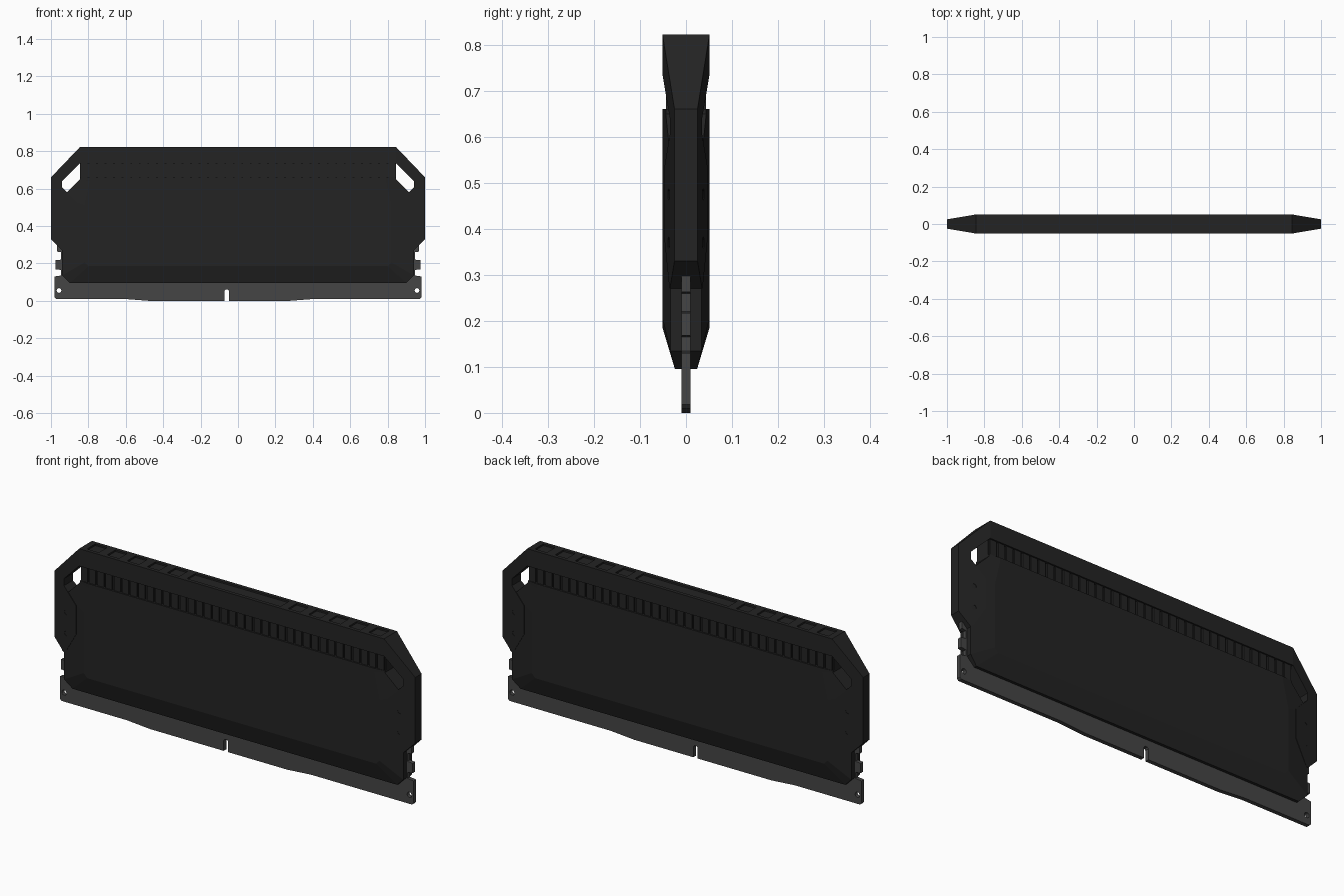
import bpy, bmesh, math
from mathutils import Matrix

if "Cube" in bpy.data.objects:
    bpy.data.objects.remove(bpy.data.objects["Cube"])


def material(name, v):
    m = bpy.data.materials.new(name)
    m.diffuse_color = (v, v, v, 1)
    m.use_nodes = True
    m.node_tree.nodes["Principled BSDF"].inputs["Base Color"].default_value = m.diffuse_color
    return m


BLACK = material("matte black", 0.017)
GREY = material("board grey", 0.06)


def finish(name, bm, mat):
    bmesh.ops.recalc_face_normals(bm, faces=bm.faces)
    me = bpy.data.meshes.new(name)
    bm.to_mesh(me)
    bm.free()
    ob = bpy.data.objects.new(name, me)
    bpy.context.collection.objects.link(ob)
    me.materials.append(mat)
    return ob


def bridge(bm, a, b):
    n = len(a)
    for i in range(n):
        bm.faces.new((a[i], a[(i + 1) % n], b[(i + 1) % n], b[i]))


def prism(bm, pts, depth):
    """Extrude an x-z outline to +-depth(x) in y."""
    f, k = [[bm.verts.new((x, s * depth(x), z)) for x, z in pts] for s in (-1, 1)]
    bm.faces.new(f)
    bm.faces.new(k)
    bridge(bm, f, k)


def box(bm, x0, x1, y0, y1, z0, z1):
    m = Matrix.Translation(((x0 + x1) / 2, (y0 + y1) / 2, (z0 + z1) / 2)) @ \
        Matrix.Diagonal((x1 - x0, y1 - y0, z1 - z0, 1))
    bmesh.ops.create_cube(bm, size=1, matrix=m)


def rod(bm, x, z, r, y0, y1, n=12):
    m = Matrix.Translation((x, (y0 + y1) / 2, z)) @ Matrix.Rotation(math.pi / 2, 4, 'X')
    bmesh.ops.create_cone(bm, cap_ends=True, segments=n, radius1=r, radius2=r,
                          depth=abs(y1 - y0), matrix=m)


def cut(ob, bm, name):
    c = finish(name, bm, ob.data.materials[0])
    c.hide_render = True
    c.hide_viewport = True
    md = ob.modifiers.new("cut", 'BOOLEAN')
    md.operation = 'DIFFERENCE'
    md.solver = 'EXACT'
    md.object = c


def mirrored(half):
    return half + [(-p[0],) + tuple(p[1:]) for p in reversed(half)]


# Circuit board: side notches, sagging contact edge and rounded key slot
side = [(0.98, 0.018), (0.98, 0.13), (0.947, 0.135), (0.947, 0.165), (0.975, 0.168),
        (0.975, 0.217), (0.947, 0.22), (0.947, 0.26), (0.968, 0.263), (0.968, 0.33), (0.93, 0.40)]
key = [(-0.072 + 0.0, 0.0), (-0.072, 0.053), (-0.066, 0.06), (-0.054, 0.06),
       (-0.048, 0.053), (-0.048, 0.0)]
pts = [(-0.972, 0.01), (-0.61, 0.01), (-0.48, 0.0)] + key + \
      [(0.28, 0.0), (0.41, 0.01), (0.972, 0.01)] + mirrored(side)
bm = bmesh.new()
prism(bm, pts, lambda x: 0.01)
board = finish("circuit_board", bm, GREY)
bm = bmesh.new()
for s in (-1, 1):
    rod(bm, s * 0.957, 0.055, 0.013, -0.05, 0.05)
cut(board, bm, "board_hole_cutter")

# Heat spreader panel: bevelled towards the bottom and both ends
outer = mirrored([(0.90, 0.095, 0.024), (0.94, 0.135, 0.034), (0.94, 0.555, 0.034),
                  (0.845, 0.65, 0.044), (0.845, 0.66, 0.044)])
inner = mirrored([(0.80, 0.185, 0.051), (0.82, 0.205, 0.051), (0.82, 0.51, 0.051),
                  (0.79, 0.64, 0.051), (0.79, 0.66, 0.051)])
bm = bmesh.new()
rims = []
for s in (-1, 1):
    o = [bm.verts.new((x, s * y, z)) for x, z, y in outer]
    i = [bm.verts.new((x, s * y, z)) for x, z, y in inner]
    bridge(bm, o, i)
    bm.faces.new(i)
    rims.append(o)
bridge(bm, *rims)
finish("heat_spreader_panel", bm, BLACK)

# Recessed vent strip with slats on both sides
bm = bmesh.new()
box(bm, -0.845, 0.845, -0.036, 0.036, 0.65, 0.745)
finish("vent_strip", bm, BLACK)
bm = bmesh.new()
N = 37
step = 1.69 / N
for k in range(N):
    x = -0.845 + k * step
    for s in (-1, 1):
        box(bm, x + 0.005, x + step - 0.005, s * 0.034, s * 0.044, 0.655, 0.74)
finish("vent_slats", bm, BLACK)

# Top bar with shallow light recesses
bm = bmesh.new()
box(bm, -0.845, 0.845, -0.051, 0.051, 0.735, 0.822)
bar = finish("top_bar", bm, BLACK)
bm = bmesh.new()
box(bm, -0.26, 0.26, -0.033, 0.033, 0.814, 0.85)
for s in (-1, 1):
    for k in range(5):
        c = s * (0.335 + 0.1115 * k)
        box(bm, c - 0.033, c + 0.033, -0.033, 0.033, 0.814, 0.85)
cut(bar, bm, "light_recess_cutter")

# End brackets: thinning outwards, with two screw holes each side
end = [(0.845, 0.822), (1.0, 0.66), (1.0, 0.33), (0.94, 0.27), (0.925, 0.285), (0.865, 0.385),
       (0.865, 0.53), (0.94, 0.605), (0.94, 0.64), (0.845, 0.735)]
for s, name in ((-1, "left"), (1, "right")):
    bm = bmesh.new()
    prism(bm, [(s * x, z) for x, z in end],
          lambda x: 0.051 - (abs(x) - 0.845) / 0.155 * 0.026)
    bracket = finish(name + "_end_bracket", bm, BLACK)
    bm = bmesh.new()
    for z in (0.37, 0.475):
        for t in (-1, 1):
            rod(bm, s * 0.925, z, 0.012, t * 0.031, t * 0.07)
    cut(bracket, bm, name + "_screw_hole_cutter")
